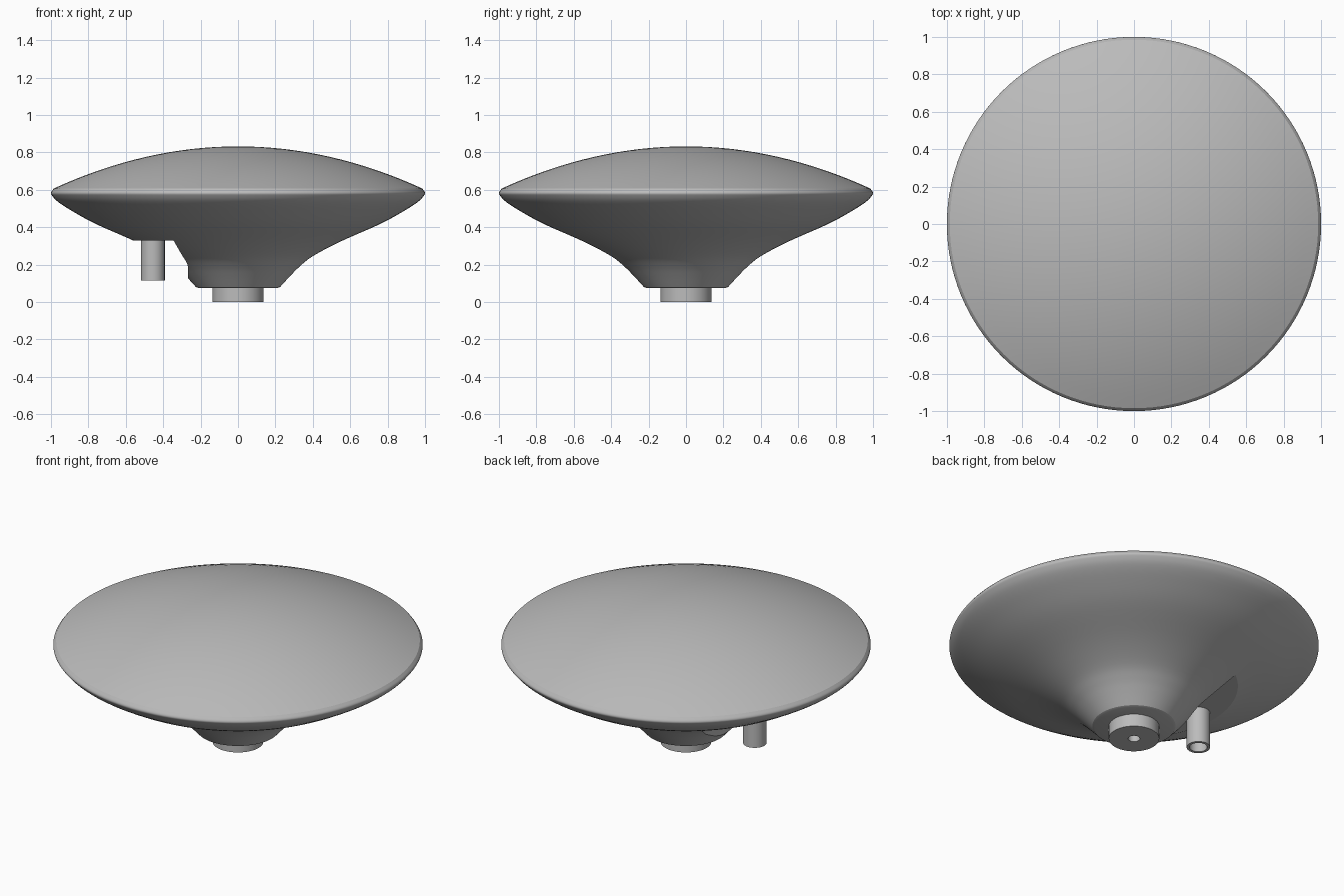
import bpy, bmesh, math
from mathutils import Vector

cube = bpy.data.objects.get("Cube")
if cube:
    bpy.data.objects.remove(cube, do_unlink=True)

grey = bpy.data.materials.new("plain_grey")
grey.use_nodes = True
colour = (0.5, 0.5, 0.5, 1)
grey.diffuse_color = colour
for node in grey.node_tree.nodes:
    if node.type == 'BSDF_PRINCIPLED':
        node.inputs["Base Color"].default_value = colour


def make_object(name, bm):
    bmesh.ops.recalc_face_normals(bm, faces=bm.faces)
    mesh = bpy.data.meshes.new(name)
    bm.to_mesh(mesh)
    bm.free()
    mesh.materials.append(grey)
    obj = bpy.data.objects.new(name, mesh)
    bpy.context.collection.objects.link(obj)
    return obj


def lathe(name, profile, steps, closed=False, x=0):
    """Turn an (r, z) profile round the vertical axis, then move it to x."""
    bm = bmesh.new()
    verts = [bm.verts.new((r, 0, z)) for r, z in profile]
    edges = [bm.edges.new(pair) for pair in zip(verts, verts[1:])]
    if closed:
        edges.append(bm.edges.new((verts[-1], verts[0])))
    bmesh.ops.spin(bm, geom=verts + edges, cent=(0, 0, 0), axis=(0, 0, 1),
                   angle=math.tau, steps=steps)
    bmesh.ops.remove_doubles(bm, verts=bm.verts, dist=1e-5)
    bmesh.ops.translate(bm, verts=bm.verts, vec=(x, 0, 0))
    return make_object(name, bm)


def smooth_path(points, steps=4):
    """Catmull-Rom curve through the points."""
    p = [Vector(q) for q in points]
    p = [2 * p[0] - p[1]] + p + [2 * p[-1] - p[-2]]
    path = []
    for a, b, c, d in zip(p, p[1:], p[2:], p[3:]):
        for i in range(steps):
            t = i / steps
            path.append(0.5 * (2 * b + (c - a) * t + (2 * a - 5 * b + 4 * c - d) * t ** 2
                               + (3 * b - a - 3 * c + d) * t ** 3))
    return path + [p[-2]]


def shade(obj, degrees):
    bpy.ops.object.select_all(action='DESELECT')
    obj.select_set(True)
    bpy.context.view_layer.objects.active = obj
    bpy.ops.object.shade_smooth_by_angle(angle=math.radians(degrees))


# Dish body: flared underside, rounded rim, shallow dome
underside = smooth_path([(0.225, 0.08), (0.28, 0.14), (0.33, 0.19), (0.4, 0.245),
                         (0.545, 0.322), (0.76, 0.417), (0.893, 0.49), (0.963, 0.536),
                         (0.993, 0.567), (1, 0.585), (0.985, 0.607)])
dome = [(r, 0.832 - 0.232 * r * r) for r in (0.985 * (1 - i / 16) for i in range(1, 17))]
body = lathe("dish_body", [(0, 0.075), (0.212, 0.075)] + [tuple(q) for q in underside] + dome, 128)

# Recess on one side of the underside, with a curved inner wall
wall = smooth_path([(-0.345, 0.33), (-0.305, 0.26), (-0.275, 0.21), (-0.267, 0.17), (-0.267, 0.02)])
bm = bmesh.new()
outline = [(-0.9, 0.02), (-0.9, 0.33)] + [tuple(q) for q in wall]
face = bm.faces.new([bm.verts.new((x, -0.8, z)) for x, z in outline])
side = bmesh.ops.extrude_face_region(bm, geom=[face])
bmesh.ops.translate(bm, vec=(0, 1.6, 0),
                    verts=[v for v in side["geom"] if isinstance(v, bmesh.types.BMVert)])
cutter = make_object("recess_cutter", bm)
cutter.hide_render = True
cut = body.modifiers.new("recess", 'BOOLEAN')
cut.operation = 'DIFFERENCE'
cut.solver = 'EXACT'
cut.object = cutter
bpy.context.view_layer.objects.active = body
bpy.ops.object.modifier_apply(modifier=cut.name)
bpy.data.objects.remove(cutter, do_unlink=True)
shade(body, 22)

# Mounting hub with a threaded-style centre hole
hub = lathe("mounting_hub", [(0, 0.06), (0.032, 0.06), (0.032, 0), (0.137, 0),
                             (0.137, 0.08), (0, 0.08)], 64)
shade(hub, 30)

# Hollow connector pipe hanging from the recess
pipe = lathe("connector_pipe", [(0.048, 0.335), (0.048, 0.115), (0.0635, 0.115),
                                (0.0635, 0.335)], 48, closed=True, x=-0.455)
shade(pipe, 30)
